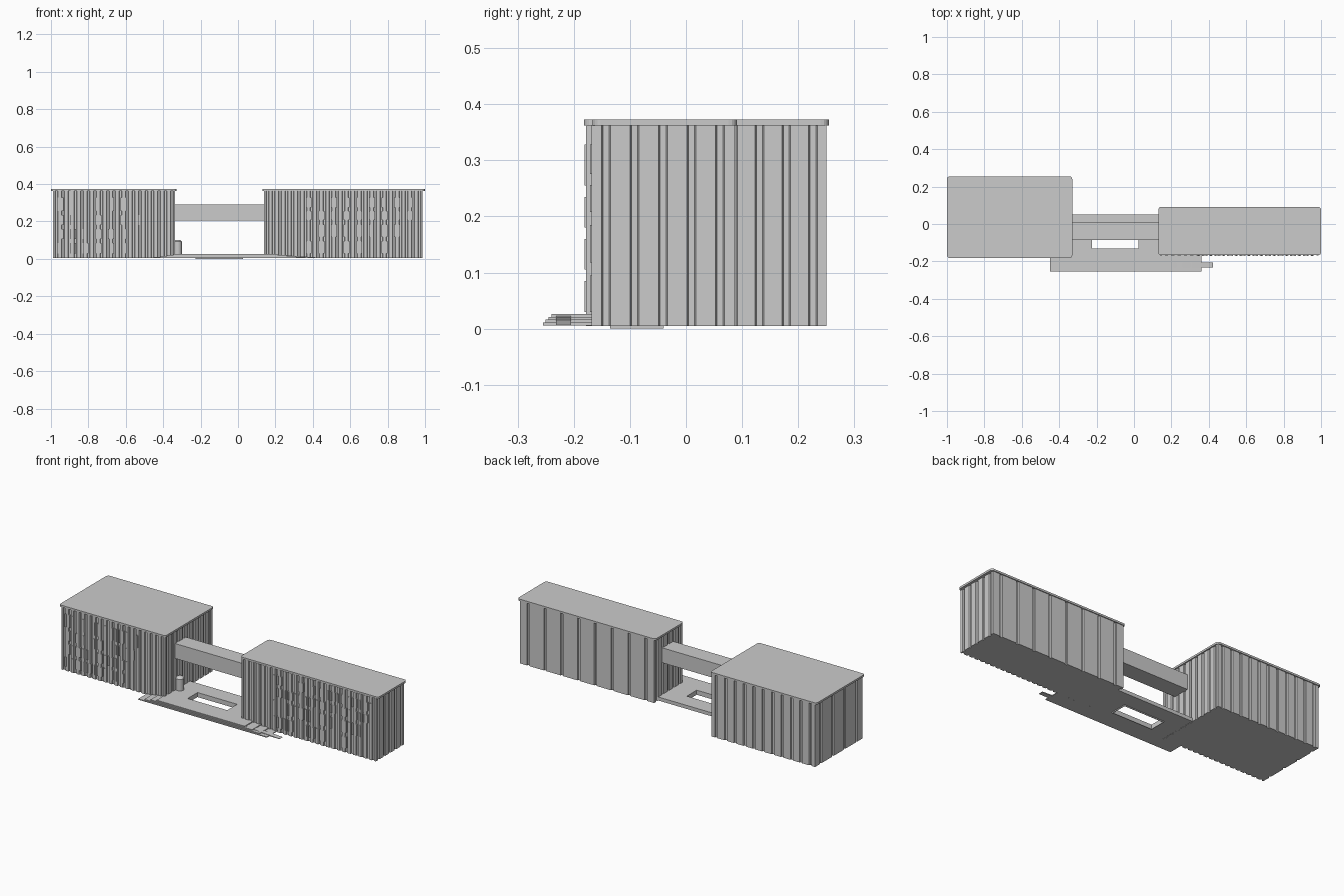
import bpy, bmesh, math, random

if "Cube" in bpy.data.objects:
    bpy.data.objects.remove(bpy.data.objects["Cube"])

random.seed(4)


def mesh_object(name, bm):
    bmesh.ops.recalc_face_normals(bm, faces=bm.faces)
    me = bpy.data.meshes.new(name)
    bm.to_mesh(me)
    bm.free()
    ob = bpy.data.objects.new(name, me)
    bpy.context.collection.objects.link(ob)
    return ob


def prism(name, outline, z0, z1):
    bm = bmesh.new()
    face = bm.faces.new([bm.verts.new((x, y, z0)) for x, y in outline])
    ext = bmesh.ops.extrude_face_region(bm, geom=[face], use_keep_orig=True)
    for v in ext["geom"]:
        if isinstance(v, bmesh.types.BMVert):
            v.co.z = z1
    return mesh_object(name, bm)


def add_box(bm, x0, x1, y0, y1, z0, z1):
    verts = bmesh.ops.create_cube(bm, size=1)["verts"]
    for v in verts:
        v.co = (x1 if v.co.x > 0 else x0, y1 if v.co.y > 0 else y0,
                z1 if v.co.z > 0 else z0)


def boxes(name, dims):
    bm = bmesh.new()
    for d in dims:
        add_box(bm, *d)
    return mesh_object(name, bm)


def rounded_rect(x0, x1, y0, y1, r, n=4):
    pts = []
    for cx, cy, a0 in ((x0 + r, y0 + r, 180), (x1 - r, y0 + r, 270),
                       (x1 - r, y1 - r, 0), (x0 + r, y1 - r, 90)):
        for i in range(n + 1):
            a = math.radians(a0 + 90 * i / n)
            pts.append((cx + r * math.cos(a), cy + r * math.sin(a)))
    return pts


def ribbed_side(a, b, period, groove, depth):
    """Points from corner a towards b, with trapezoid grooves cut inward."""
    dx, dy = b[0] - a[0], b[1] - a[1]
    length = math.hypot(dx, dy)
    dx, dy = dx / length, dy / length
    count = max(1, round(length / period))
    step = length / count
    pts = [a]
    for i in range(count):
        mid = (i + 0.5) * step
        for off, dep in ((-groove / 2, 0), (-groove / 3, depth),
                         (groove / 3, depth), (groove / 2, 0)):
            s = mid + off
            pts.append((a[0] + dx * s - dy * dep, a[1] + dy * s + dx * dep))
    return pts


def building(name, x0, x1, y0, y1, periods):
    corners = [(x0, y0), (x1, y0), (x1, y1), (x0, y1)]
    outline = []
    for i, period in enumerate(periods):      # front, right, back, left
        outline += ribbed_side(corners[i], corners[(i + 1) % 4], period, 0.016, 0.007)
    return prism(name, outline, 0.005, 0.363)


# Two ribbed buildings and their rounded roof slabs
building("left_building_walls", -0.988, -0.336, -0.178, 0.25, (0.034, 0.047, 0.06, 0.1))
building("right_building_walls", 0.14, 0.986, -0.168, 0.086, (0.034, 0.047, 0.11, 0.047))
prism("left_roof", rounded_rect(-1.0, -0.33, -0.182, 0.255, 0.015), 0.362, 0.373)
prism("right_roof", rounded_rect(0.13, 1.0, -0.167, 0.091, 0.015), 0.362, 0.373)


# Scattered narrow window slots in rows on the front faces
def windows(name, x0, x1, y, rows, step):
    dims = []
    for z0, z1, share in rows:
        x = x0
        while x < x0 + (x1 - x0) * share:
            if random.random() < 0.72:
                dims.append((x, x + 0.009, y - 0.003, y + 0.01, z0, z1))
            x += step
    return boxes(name, dims)


windows("right_building_windows", 0.34, 0.955, -0.168,
        [(0.03, 0.095, 0.75), (0.118, 0.185, 0.88),
         (0.208, 0.256, 0.97), (0.276, 0.328, 1)], 0.0225)
windows("left_building_windows", -0.965, -0.5, -0.178,
        [(0.03, 0.085, 0.8), (0.105, 0.16, 0.85),
         (0.18, 0.235, 0.95), (0.255, 0.328, 1)], 0.0225)

# Raised bridge joining the buildings
boxes("bridge", [(-0.34, 0.145, -0.085, 0.012, 0.206, 0.291)])

# Stepped terrace with a rectangular opening
HX0, HX1, HY0, HY1 = -0.225, 0.025, -0.132, -0.043
cutter = boxes("opening_cutter", [(HX0, HX1, HY0, HY1, -0.1, 0.1)])
cutter.hide_render = True
cutter.hide_viewport = True
for i in range(4):
    step = boxes("terrace_step", [(-0.45 + 0.035 * i, 0.36 - 0.05 * i,
                                   -0.255 + 0.005 * i, 0.05,
                                   0.006 + 0.005 * i, 0.011 + 0.005 * i)])
    cut = step.modifiers.new("opening", "BOOLEAN")
    cut.operation = "DIFFERENCE"
    cut.object = cutter

# Thin lining walls of the opening
T, ZB, ZT = 0.003, 0.0, 0.024
boxes("opening_lining", [(HX0 - T, HX1 + T, HY0 - T, HY0, ZB, ZT),
                         (HX0 - T, HX1 + T, HY1, HY1 + T, ZB, ZT),
                         (HX0 - T, HX0, HY0, HY1, ZB, ZT),
                         (HX1, HX1 + T, HY0, HY1, ZB, ZT)])

# Low access ramp at the right end of the terrace
bm = bmesh.new()
side = [bm.verts.new((x, -0.232, z)) for x, z in
        ((0.14, 0.006), (0.423, 0.006), (0.423, 0.008), (0.16, 0.0255))]
face = bm.faces.new(side)
ext = bmesh.ops.extrude_face_region(bm, geom=[face], use_keep_orig=True)
for v in ext["geom"]:
    if isinstance(v, bmesh.types.BMVert):
        v.co.y = -0.205
mesh_object("access_ramp", bm)

# Small round kiosk with a low domed cap, lathed from a profile
bm = bmesh.new()
N = 24
rings = []
for r, z in ((0.022, 0.02), (0.022, 0.092), (0.017, 0.098), (0.009, 0.102)):
    rings.append([bm.verts.new((-0.322 + r * math.cos(2 * math.pi * k / N),
                                -0.062 + r * math.sin(2 * math.pi * k / N), z))
                  for k in range(N)])
for lo, hi in zip(rings, rings[1:]):
    for k in range(N):
        bm.faces.new((lo[k], lo[(k + 1) % N], hi[(k + 1) % N], hi[k]))
bm.faces.new(rings[0])
bm.faces.new(rings[-1])
kiosk = mesh_object("round_kiosk", bm)
bpy.context.view_layer.objects.active = kiosk
kiosk.select_set(True)
bpy.ops.object.shade_smooth_by_angle()
